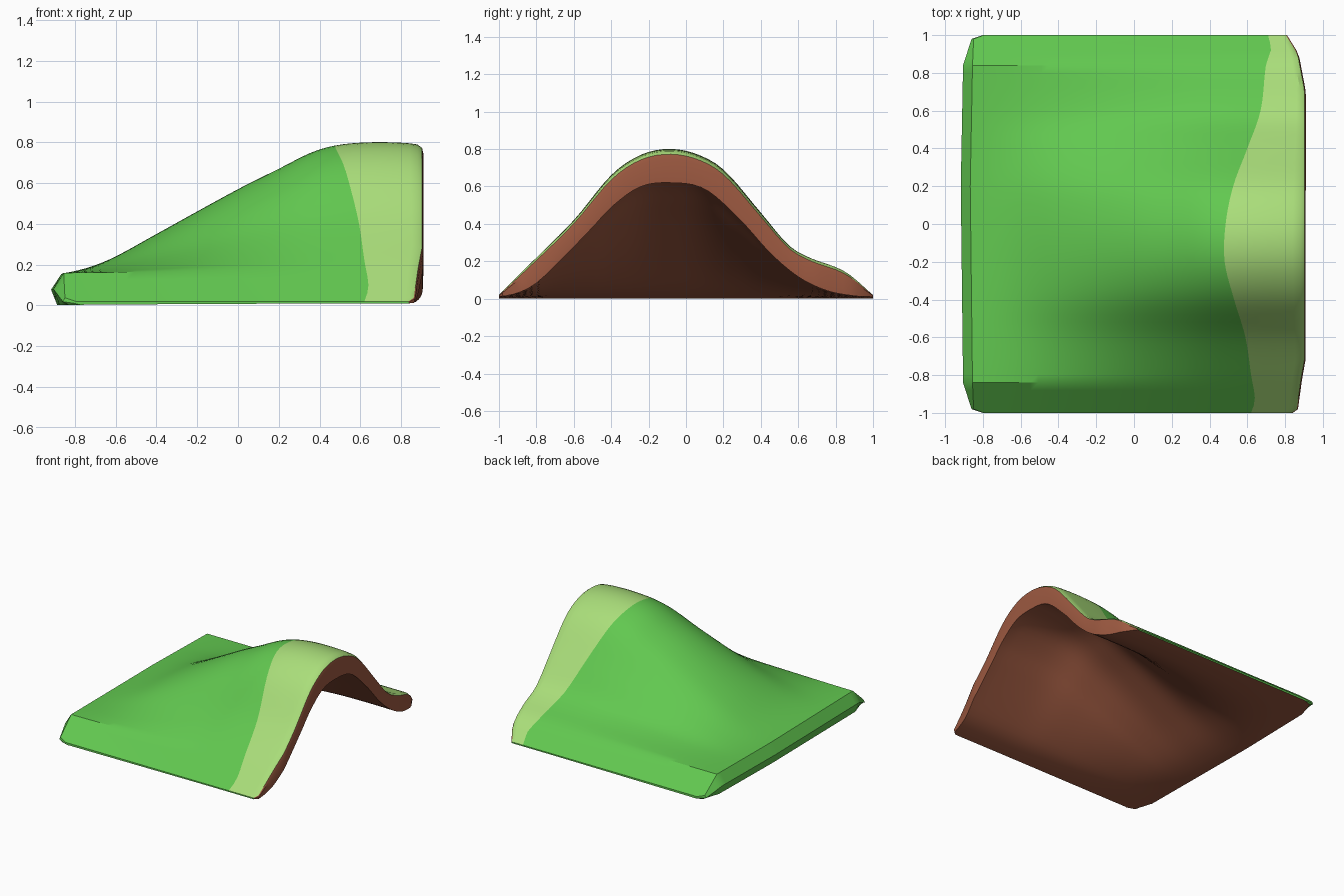
import bpy, bmesh, math

if "Cube" in bpy.data.objects:
    bpy.data.objects.remove(bpy.data.objects["Cube"])


def curve(pts, smooth=True):
    """Return f(x) interpolating the points (Hermite or straight)."""
    n = len(pts)

    def slope(i):
        a, b = pts[max(i - 1, 0)], pts[min(i + 1, n - 1)]
        return (b[1] - a[1]) / (b[0] - a[0])

    def f(x):
        x = min(max(x, pts[0][0]), pts[-1][0])
        i = 0
        while i < n - 2 and x > pts[i + 1][0]:
            i += 1
        (x0, y0), (x1, y1) = pts[i], pts[i + 1]
        h = x1 - x0
        t = (x - x0) / h
        if not smooth:
            return y0 + (y1 - y0) * t
        return ((2*t**3 - 3*t**2 + 1) * y0 + (t**3 - 2*t**2 + t) * h * slope(i)
                + (3*t**2 - 2*t**3) * y1 + (t**3 - t**2) * h * slope(i + 1))
    return f


# Hill profiles: cross-sections over y, ridge over x
outer = curve([(-1, .02), (-.84, .18), (-.6, .42), (-.4, .66), (-.25, .765), (-.1, .8),
               (.05, .775), (.2, .69), (.4, .46), (.55, .285), (.66, .22), (.85, .145), (1, .02)])
inner = curve([(-1, .01), (-.92, .025), (-.82, .07), (-.7, .18), (-.5, .39), (-.4, .5),
               (-.25, .61), (-.1, .635), (.1, .6), (.3, .42), (.45, .25), (.6, .12),
               (.75, .045), (.9, .015), (1, .01)])
plateau = curve([(-1, .02), (-.84, .16), (.84, .15), (1, .02)], False)
ridge = curve([(-.92, .15), (-.86, .155), (-.72, .19), (-.6, .24), (-.4, .35), (0, .57),
               (.2, .67), (.36, .75), (.48, .785), (.64, .8), (.82, .797), (.91, .785)])
# Plan outline and the border of the pale grass
left = curve([(-1, -.8), (-.98, -.86), (-.84, -.905), (.2, -.917), (.84, -.905),
              (.98, -.86), (1, -.8)], False)
right = curve([(-1, .84), (-.98, .868), (-.82, .89), (-.72, .908), (.7, .91),
               (.9, .872), (1, .81)], False)
border = curve([(-1, .62), (-.93, .64), (-.8, .62), (-.6, .59), (-.4, .53), (-.2, .48),
                (0, .485), (.2, .525), (.4, .6), (.6, .67), (.85, .7), (.92, .725), (1, .71)])


def weight(x):
    return max(0, (ridge(x) - .155) / .645)


def top(x, y):
    return plateau(y) + weight(x) * (outer(y) - plateau(y))


def under(x, y):
    return .004 + weight(x) * (inner(y) - .004)


def material(name, rgb):
    m = bpy.data.materials.new(name)
    m.diffuse_color = (*rgb, 1)
    m.use_nodes = True
    m.node_tree.nodes["Principled BSDF"].inputs["Base Color"].default_value = m.diffuse_color
    return m


GREEN, PALE, EARTH = 0, 1, 2
mats = [material("grass green", (.122, .578, .08)),
        material("pale grass", (.402, .73, .195)),
        material("brown earth", (.335, .1, .052))]

N1, N2 = 34, 10
rows = sorted({round(-1 + i * .04, 3) for i in range(51)} | {-.98, -.84, .84, .98})
bm = bmesh.new()
rings = []
for y in rows:
    xl, xr, xb = left(y), right(y), border(y)
    a, b = xl + .05 * min(1, (1.02 - abs(y)) / .18), xr - .028
    xs = [a + (xb - a) * i / N1 for i in range(N1)]
    xs += [xb + (b - xb) * i / N2 for i in range(N2 + 1)]
    ring = [(x, y, top(x, y)) for x in xs]
    # bevelled lip of the arch
    zt, zb = top(b, y), under(xr, y)
    t = zt - zb
    ring += [(xr - .006, y, zt - .1 * t), (xr, y, zt - .25 * t), (xr - .004, y, zb)]
    # hollow underside, back to the low end
    ring += [(x, y, under(x, y)) for x in reversed(xs[1:])]
    # bevelled low end
    ring += [(xl + .03, y, .002), (xl, y, .5 * top(a, y))]
    rings.append([bm.verts.new(p) for p in ring])

K = len(rings[0])
TOP = N1 + N2
for r0, r1 in zip(rings, rings[1:]):
    for k in range(K):
        j = (k + 1) % K
        f = bm.faces.new((r0[k], r0[j], r1[j], r1[k]))
        if k < N1:
            f.material_index = GREEN
        elif k <= TOP:
            f.material_index = PALE
        elif k < K - 2:
            f.material_index = EARTH
        else:
            f.material_index = GREEN

# thin closing strips along the two long edges
for ring in (rings[0], rings[-1]):
    bm.faces.new(ring).material_index = GREEN
bmesh.ops.recalc_face_normals(bm, faces=bm.faces)

mesh = bpy.data.meshes.new("hill_ramp")
bm.to_mesh(mesh)
bm.free()
for m in mats:
    mesh.materials.append(m)
hill = bpy.data.objects.new("hill_ramp", mesh)
bpy.context.collection.objects.link(hill)
bpy.context.view_layer.objects.active = hill
hill.select_set(True)
bpy.ops.object.shade_smooth_by_angle(angle=math.radians(30))
